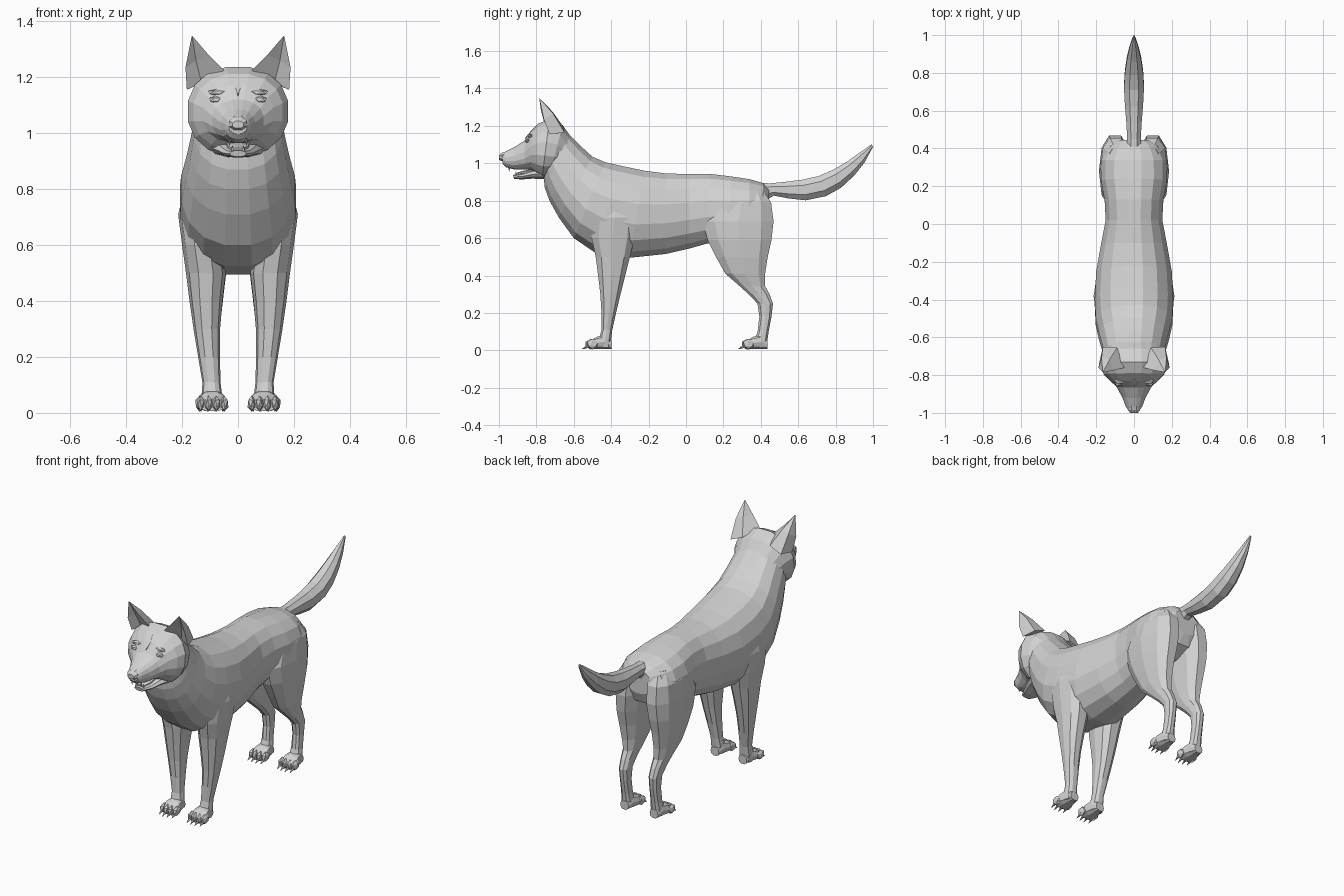
import bpy, bmesh, math
from mathutils import Vector, Matrix

grey = bpy.data.materials.new("plain_grey")
grey.diffuse_color = (0.65, 0.65, 0.65, 1)


def finish(name, bm, mirror=False):
    """Turn a bmesh into a flat shaded object, optionally mirrored across x."""
    bmesh.ops.recalc_face_normals(bm, faces=bm.faces)
    me = bpy.data.meshes.new(name)
    bm.to_mesh(me)
    bm.free()
    me.materials.append(grey)
    ob = bpy.data.objects.new(name, me)
    bpy.context.collection.objects.link(ob)
    if mirror:
        ob.modifiers.new("mirror", "MIRROR")
    return ob


def skin(bm, rings):
    """Bridge equal rings of points and cap both ends."""
    vs = [[bm.verts.new(p) for p in r] for r in rings]
    n = len(vs[0])
    for a, b in zip(vs, vs[1:]):
        for i in range(n):
            j = (i + 1) % n
            bm.faces.new((a[i], a[j], b[j], b[i]))
    bm.faces.new(vs[0])
    bm.faces.new(vs[-1][::-1])


def ring(ay, az, by, bz, hw, cx, n, p):
    """Rounded section spanning two profile points, with half width hw."""
    ang = [(i + 0.5) * 2 * math.pi / n for i in range(n)]
    f = lambda v: math.copysign(abs(v) ** p, v)
    m = f(math.cos(math.pi / n))
    pts = []
    for t in ang:
        u, v = f(math.sin(t)) / m, f(math.cos(t)) / m
        pts.append((cx + hw * u, (ay + by) / 2 + (ay - by) / 2 * v,
                    (az + bz) / 2 + (az - bz) / 2 * v))
    return pts


def loft(name, secs, n=16, p=0.9):
    """Sections: top y, top z, bottom y, bottom z, half width."""
    bm = bmesh.new()
    skin(bm, [ring(*s, 0, n, p) for s in secs])
    return finish(name, bm)


def leg(name, secs):
    """Sections: z, front y, back y, inner x, outer x."""
    bm = bmesh.new()
    skin(bm, [ring(y0, z, y1, z, (x1 - x0) / 2, (x0 + x1) / 2, 10, 0.85)
              for z, y0, y1, x0, x1 in secs])
    return finish(name, bm, True)


def blob(bm, pos, size, sub=1):
    bmesh.ops.create_icosphere(bm, subdivisions=sub, radius=1,
        matrix=Matrix.Translation(pos) @ Matrix.Diagonal((*size, 1)))


# Torso and neck
loft("torso", [
    (-0.66, 1.19, -0.76, 0.92, 0.150), (-0.62, 1.15, -0.755, 0.87, 0.158),
    (-0.56, 1.09, -0.73, 0.80, 0.170), (-0.50, 1.035, -0.68, 0.71, 0.186),
    (-0.43, 1.005, -0.60, 0.60, 0.203), (-0.34, 0.985, -0.49, 0.525, 0.208),
    (-0.22, 0.96, -0.30, 0.495, 0.200), (-0.10, 0.945, -0.11, 0.515, 0.174),
    (0.02, 0.943, 0.02, 0.545, 0.150), (0.13, 0.943, 0.11, 0.570, 0.155),
    (0.24, 0.93, 0.22, 0.590, 0.175), (0.34, 0.915, 0.34, 0.62, 0.174),
    (0.41, 0.895, 0.42, 0.66, 0.140), (0.445, 0.86, 0.445, 0.72, 0.080)])

# Head with open muzzle
loft("head", [
    (-0.60, 1.12, -0.70, 0.95, 0.130), (-0.66, 1.205, -0.73, 0.93, 0.165),
    (-0.73, 1.237, -0.77, 0.92, 0.179), (-0.79, 1.212, -0.80, 0.94, 0.160),
    (-0.83, 1.17, -0.83, 0.965, 0.126), (-0.865, 1.12, -0.86, 0.967, 0.092),
    (-0.92, 1.085, -0.915, 0.966, 0.062), (-0.965, 1.063, -0.965, 0.98, 0.044),
    (-0.985, 1.05, -0.98, 0.998, 0.032)])
loft("lower_jaw", [
    (-0.76, 0.98, -0.76, 0.915, 0.095), (-0.83, 0.962, -0.82, 0.918, 0.072),
    (-0.88, 0.945, -0.875, 0.914, 0.052), (-0.925, 0.938, -0.92, 0.916, 0.028)], 10)
loft("tongue", [
    (-0.80, 0.975, -0.80, 0.955, 0.045), (-0.87, 0.96, -0.87, 0.942, 0.036),
    (-0.912, 0.948, -0.91, 0.936, 0.018)], 8)
loft("nose", [
    (-0.955, 1.066, -0.965, 1.015, 0.028), (-0.985, 1.056, -0.985, 1.012, 0.032),
    (-1.0, 1.043, -0.999, 1.018, 0.02)], 8)

# Cupped ears, each ring running inner edge, back, outer edge, hollow
bm = bmesh.new()
tip = Vector((0.165, -0.785, 1.35))
base = [(0.05, -0.76, 1.225), (0.09, -0.655, 1.195), (0.165, -0.65, 1.165),
        (0.183, -0.73, 1.155), (0.13, -0.715, 1.18)]
mid = [(0.105, -0.775, 1.28), (0.128, -0.715, 1.278), (0.172, -0.71, 1.265),
       (0.188, -0.76, 1.235), (0.15, -0.742, 1.26)]
skin(bm, [base, mid, [tip.lerp(Vector(q), 0.04) for q in mid]])
finish("ear", bm, True)

# Eyes with brows, and the small diamond ridge on the forehead
bm = bmesh.new()
blob(bm, (0.08, -0.845, 1.12), (0.026, 0.014, 0.013))
finish("eye", bm, True)
bm = bmesh.new()
blob(bm, (0.075, -0.832, 1.146), (0.036, 0.016, 0.012))
finish("brow", bm, True)
bm = bmesh.new()
skin(bm, [[(0, y, 1.207 - d), (-0.011, y - 0.034, 1.172 - d),
           (0, y - 0.066, 1.135 - d), (0.011, y - 0.034, 1.172 - d)]
          for y, d in ((-0.796, 0.0), (-0.790, 0.006))])
finish("forehead_mark", bm)

# Fangs
bm = bmesh.new()
for y, z, x, turn in ((-0.945, 0.968, 0.03, math.pi), (-0.91, 0.944, 0.02, 0)):
    bmesh.ops.create_cone(bm, cap_ends=True, segments=5, radius1=0.006, radius2=0.001,
        depth=0.024, matrix=Matrix.Translation((x, y, z)) @ Matrix.Rotation(turn, 4, "X"))
finish("fang", bm, True)

# Tail, curving up to a point
loft("tail", [
    (0.37, 0.895, 0.42, 0.80, 0.040), (0.45, 0.893, 0.47, 0.827, 0.036),
    (0.54, 0.902, 0.55, 0.812, 0.041), (0.62, 0.912, 0.64, 0.802, 0.048),
    (0.71, 0.932, 0.75, 0.825, 0.053), (0.79, 0.967, 0.83, 0.870, 0.048),
    (0.86, 1.008, 0.90, 0.935, 0.037), (0.93, 1.058, 0.955, 1.005, 0.022),
    (0.993, 1.102, 1.0, 1.088, 0.004)], 8)

# Legs
leg("front_leg", [
    (0.80, -0.46, -0.30, 0.10, 0.190), (0.71, -0.50, -0.265, 0.075, 0.211),
    (0.60, -0.505, -0.275, 0.06, 0.197), (0.50, -0.483, -0.300, 0.047, 0.183),
    (0.40, -0.470, -0.325, 0.058, 0.171), (0.30, -0.458, -0.350, 0.066, 0.157),
    (0.20, -0.452, -0.374, 0.066, 0.141), (0.11, -0.452, -0.394, 0.064, 0.126),
    (0.06, -0.465, -0.400, 0.058, 0.128), (0.015, -0.46, -0.405, 0.062, 0.125)])
leg("hind_leg", [
    (0.86, 0.22, 0.41, 0.04, 0.135), (0.79, 0.14, 0.455, 0.018, 0.174),
    (0.69, 0.09, 0.468, 0.018, 0.182), (0.59, 0.115, 0.457, 0.032, 0.179),
    (0.50, 0.160, 0.437, 0.045, 0.168), (0.41, 0.210, 0.423, 0.055, 0.152),
    (0.345, 0.285, 0.422, 0.062, 0.137), (0.30, 0.335, 0.447, 0.066, 0.130),
    (0.25, 0.382, 0.465, 0.068, 0.126), (0.18, 0.392, 0.457, 0.070, 0.122),
    (0.10, 0.383, 0.442, 0.068, 0.124), (0.05, 0.365, 0.435, 0.062, 0.130),
    (0.015, 0.37, 0.430, 0.066, 0.126)])

# Paws: wedge shaped foot, four toes and claws
for name, cx, dy in (("front_paw", 0.091, 0), ("hind_paw", 0.096, 0.835)):
    bm = bmesh.new()
    skin(bm, [ring(y + dy, top, y + dy, 0.006, hw, cx, 10, 0.8) for y, top, hw in (
        (-0.398, 0.055, 0.026), (-0.43, 0.085, 0.036),
        (-0.475, 0.073, 0.047), (-0.515, 0.05, 0.045))])
    for k in (-1.5, -0.5, 0.5, 1.5):
        y = -0.512 + dy + 0.008 * abs(k)
        blob(bm, (cx + k * 0.028, y, 0.033), (0.0165, 0.034, 0.029))
        bmesh.ops.create_cone(bm, cap_ends=True, segments=5, radius1=0.008,
            radius2=0.001, depth=0.03,
            matrix=Matrix.Translation((cx + k * 0.028, y - 0.034, 0.014))
            @ Matrix.Rotation(math.radians(115), 4, "X"))
    finish(name, bm, True)
